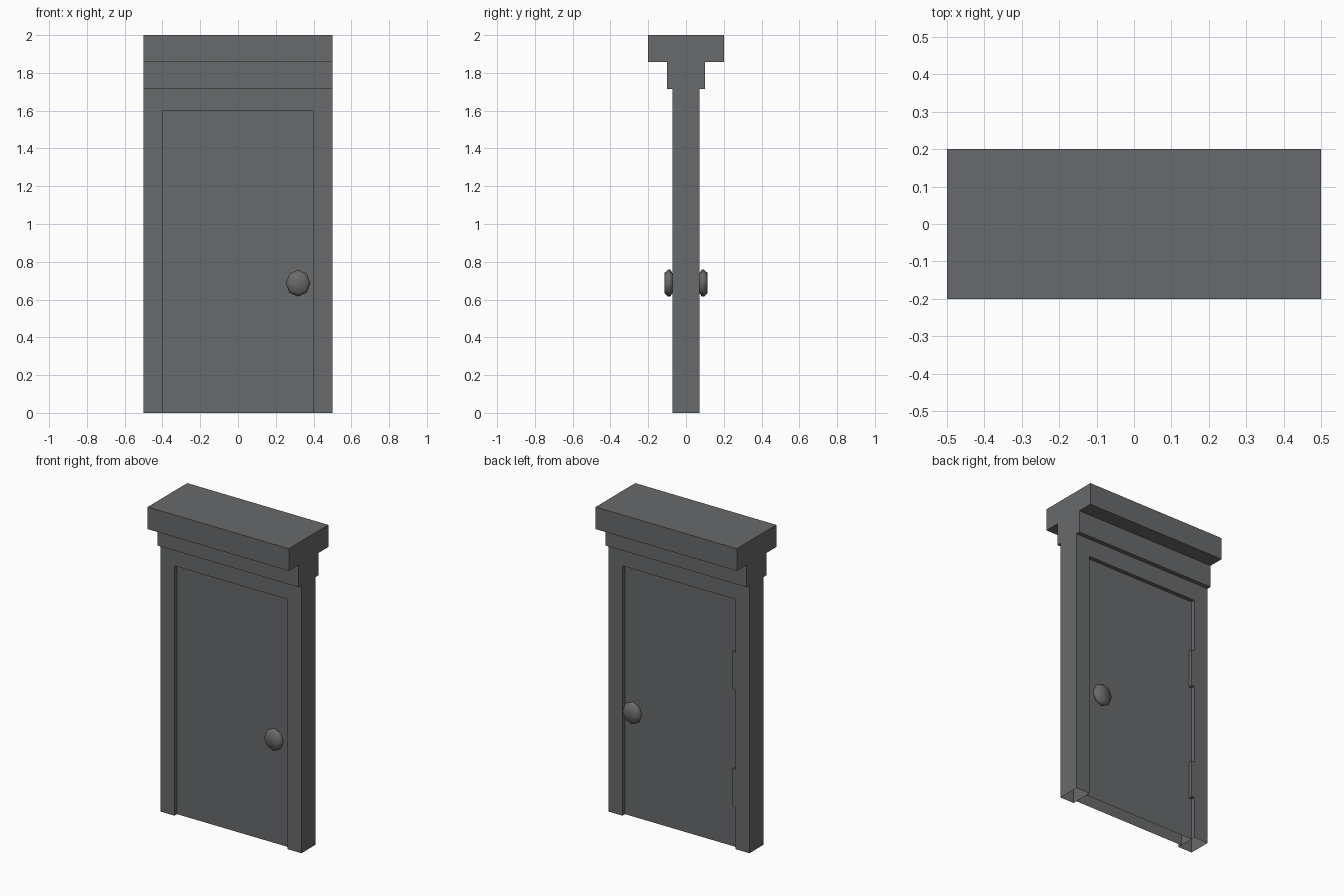
import bpy, bmesh, math

if "Cube" in bpy.data.objects:
    bpy.data.objects.remove(bpy.data.objects["Cube"])

grey = bpy.data.materials.new("dark_grey")
grey.diffuse_color = (0.14, 0.143, 0.146, 1)
grey.use_nodes = True
grey.node_tree.nodes["Principled BSDF"].inputs["Base Color"].default_value = grey.diffuse_color


def finish(name, bm, recalc=True):
    if recalc:
        bmesh.ops.recalc_face_normals(bm, faces=bm.faces[:])
    me = bpy.data.meshes.new(name)
    bm.to_mesh(me)
    bm.free()
    ob = bpy.data.objects.new(name, me)
    bpy.context.collection.objects.link(ob)
    me.materials.append(grey)
    return ob


def extrude_profile(name, a, b, skip):
    """Join two matching outlines; skip(i, j) leaves a side strip open."""
    bm = bmesh.new()
    va = [bm.verts.new(p) for p in a]
    vb = [bm.verts.new(p) for p in b]
    bm.faces.new(va)
    bm.faces.new(vb[::-1])
    n = len(a)
    for i in range(n):
        j = (i + 1) % n
        if not skip(a[i], a[j]):
            bm.faces.new((va[j], va[i], vb[i], vb[j]))
    return finish(name, bm)


# frame: upside-down U, open underneath and under the lintel
U = [(-.5, 0), (-.5, 1.715), (.5, 1.715), (.5, 0),
     (.4, 0), (.4, 1.6), (-.4, 1.6), (-.4, 0)]
extrude_profile("door_frame", [(x, -.072, z) for x, z in U],
                [(x, .072, z) for x, z in U],
                lambda p, q: p[2] == q[2] and p[2] in (0, 1.715))

# stepped lintel across the top
half = [(.072, 1.715), (.1, 1.715), (.1, 1.858), (.2, 1.858), (.2, 2)]
P = half + [(-y, z) for y, z in half[::-1]]
extrude_profile("lintel", [(-.5, y, z) for y, z in P],
                [(.5, y, z) for y, z in P],
                lambda p, q: p[2] == q[2] == 1.715 and abs(p[1]) == abs(q[1]))

# recessed door panel: front and back sheets
bm = bmesh.new()
for s in (-1, 1):
    q = [(-.4, 0), (.4, 0), (.4, 1.6), (-.4, 1.6)]
    vs = [bm.verts.new((x, s * .046, z)) for x, z in q]
    bm.faces.new(vs if s < 0 else vs[::-1])
finish("door_panel", bm, recalc=False)

# hinges on the back
for name, z0 in (("lower_hinge", .27), ("upper_hinge", 1.02)):
    bm = bmesh.new()
    bmesh.ops.create_cube(bm, size=1)
    for v in bm.verts:
        v.co = (-.39 + v.co.x * .02, .058 + v.co.y * .026, z0 + .12 + v.co.z * .24)
    finish(name, bm)

# turned knobs on both sides
RINGS = [(.046, .03), (.07, .05), (.083, .071), (.095, .071), (.114, .054)]
N = 8
for name, s in (("front_knob", -1), ("back_knob", 1)):
    bm = bmesh.new()
    loops = []
    for y, r in RINGS:
        loops.append([bm.verts.new((.318 + .92 * r * math.sin(2 * math.pi * k / N), s * y,
                                    .687 + r * math.cos(2 * math.pi * k / N)))
                      for k in range(N)])
    for l0, l1 in zip(loops, loops[1:]):
        for k in range(N):
            m = (k + 1) % N
            bm.faces.new((l0[k], l0[m], l1[m], l1[k]))
    bm.faces.new(loops[0])
    bm.faces.new(loops[-1])
    ob = finish(name, bm)
    for p in ob.data.polygons:
        p.use_smooth = True
